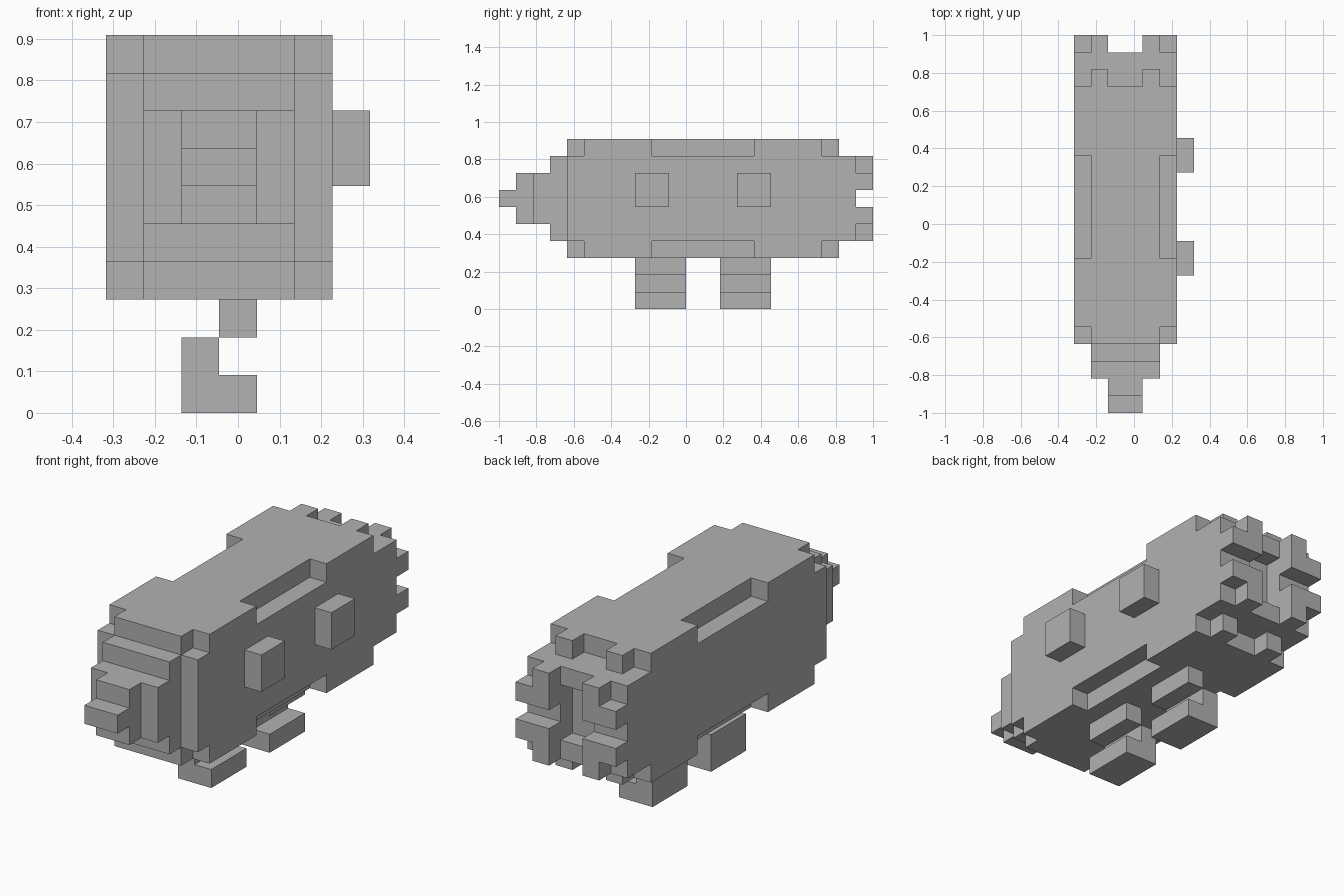
import bpy
import bmesh
from mathutils import Vector

if "Cube" in bpy.data.objects:
    bpy.data.objects.remove(bpy.data.objects["Cube"], do_unlink=True)

UNIT = 1 / 11                      # edge of one cube of the block grid
ORIGIN = Vector((-3.5, -11, 0))    # grid corner, in cubes

gray = bpy.data.materials.new("plain_gray")
gray.use_nodes = True
gray.diffuse_color = (0.445, 0.445, 0.445, 1)
gray.node_tree.nodes["Principled BSDF"].inputs["Base Color"].default_value = gray.diffuse_color


def block(xs, ys, zs):
    """Cells of a box; each range is first and last cell, inclusive."""
    spans = [range(a, b + 1) for a, b in (xs, ys, zs)]
    return {(x, y, z) for x in spans[0] for y in spans[1] for z in spans[2]}


def mirrored(cells):
    """Repeat on the other half of the trunk in x and in z."""
    both = cells | {(5 - x, y, z) for x, y, z in cells}
    return both | {(x, y, 12 - z) for x, y, z in both}


parts = {}

# Trunk: long box with its four long edges notched at front, middle and back
trunk = block((0, 5), (4, 19), (3, 9))
for ys in ((4, 4), (9, 14), (19, 19)):
    trunk -= mirrored(block((0, 0), ys, (9, 9)))
trunk -= mirrored(block((2, 2), (19, 19), (9, 9)))
parts["trunk"] = trunk

# Stepped snout
parts["snout_base"] = block((1, 4), (3, 3), (4, 8))
parts["snout_middle"] = block((1, 4), (2, 2), (5, 7))
parts["snout_front"] = block((2, 3), (1, 1), (5, 7))
parts["snout_tip"] = block((2, 3), (0, 0), (6, 6))

# Rear rim around a recess, with four corner tufts
parts["rear_rim"] = block((0, 5), (20, 20), (4, 8)) - block((2, 3), (20, 20), (5, 7))
parts["rear_tufts"] = mirrored(block((0, 1), (21, 21), (7, 7)) | block((1, 1), (21, 21), (8, 8)))

# Side knobs
for name, y in (("front", 8), ("rear", 14)):
    parts[name + "_knob"] = block((6, 6), (y, y + 1), (6, 7))

# Zigzag legs with flat feet
for name, y in (("front", 8), ("rear", 13)):
    ys = (y, y + 2)
    parts[name + "_leg"] = block((3, 3), ys, (2, 2)) | block((2, 2), ys, (1, 1))
    parts[name + "_foot"] = block((2, 3), ys, (0, 0))

solid = set().union(*parts.values())


def build(name, cells):
    """Skin the outer sides of the cells and merge the flat areas."""
    bm = bmesh.new()
    for cell in sorted(cells):
        for axis in range(3):
            for sign in (-1, 1):
                n = Vector((0, 0, 0))
                n[axis] = sign
                if tuple(int(a + b) for a, b in zip(cell, n)) in solid:
                    continue
                u = Vector((n.y, n.z, n.x))
                v = n.cross(u)
                mid = ORIGIN + Vector(cell) + Vector((0.5, 0.5, 0.5)) + n / 2
                ring = (-u - v, u - v, u + v, v - u)
                bm.faces.new([bm.verts.new((mid + c / 2) * UNIT) for c in ring])
    bmesh.ops.remove_doubles(bm, verts=bm.verts[:], dist=UNIT / 100)
    bmesh.ops.dissolve_limit(bm, angle_limit=0.01, verts=bm.verts[:], edges=bm.edges[:])
    mesh = bpy.data.meshes.new(name)
    bm.to_mesh(mesh)
    bm.free()
    mesh.materials.append(gray)
    bpy.context.collection.objects.link(bpy.data.objects.new(name, mesh))


for part_name, part_cells in parts.items():
    build(part_name, part_cells)
